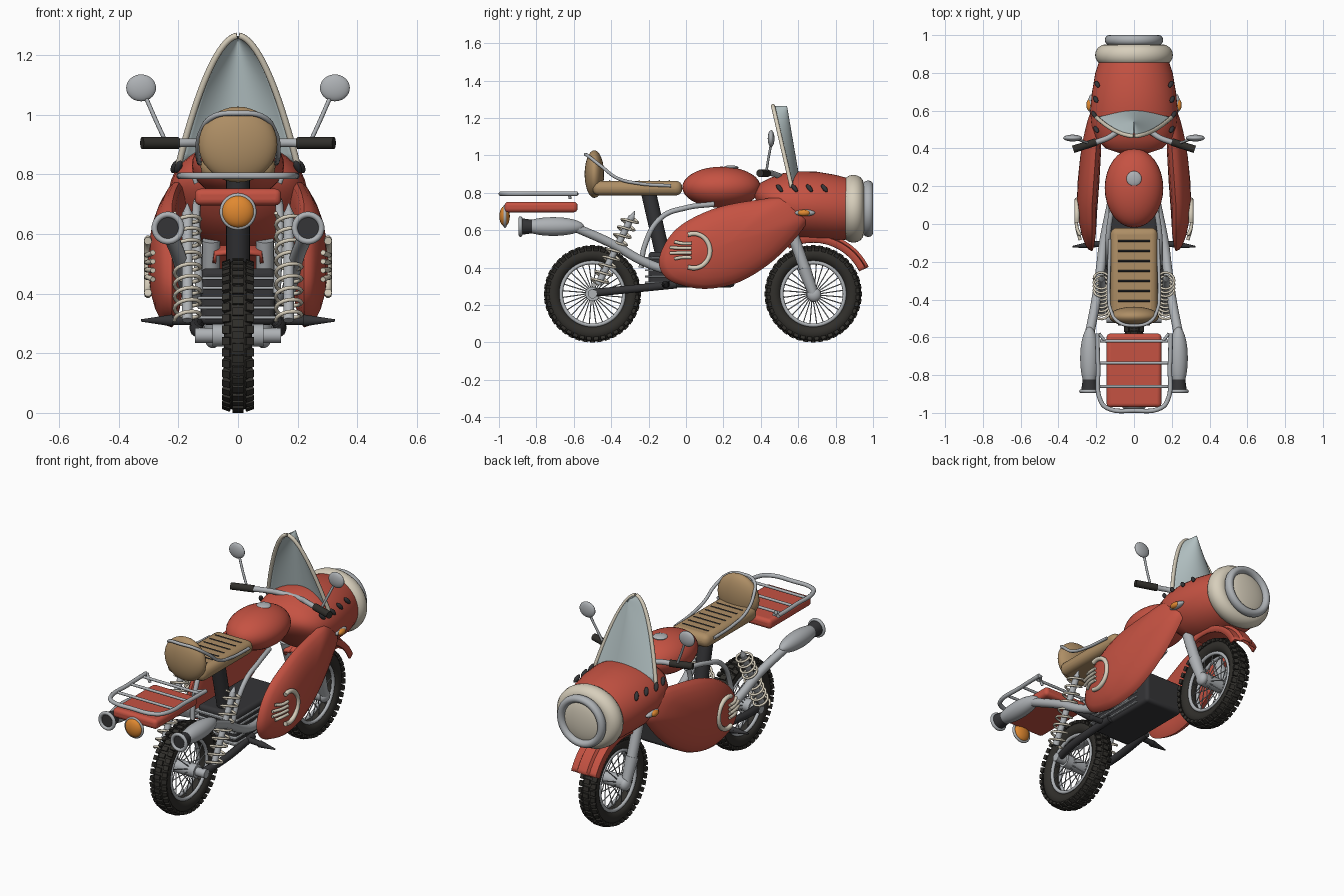
import bpy, bmesh
from math import sin, cos, pi, radians, sqrt
from mathutils import Vector, Matrix

if "Cube" in bpy.data.objects:
    bpy.data.objects.remove(bpy.data.objects["Cube"])


def mat(name, c):
    m = bpy.data.materials.new(name)
    m.diffuse_color = (*c, 1)
    m.use_nodes = True
    m.node_tree.nodes["Principled BSDF"].inputs["Base Color"].default_value = m.diffuse_color
    return m


RED = mat("red paint", (0.56, 0.085, 0.055))
CREAM = mat("cream", (0.68, 0.62, 0.50))
TAN = mat("tan leather", (0.42, 0.27, 0.13))
BLACK = mat("rubber", (0.03, 0.028, 0.024))
DARK = mat("dark metal", (0.035, 0.035, 0.038))
STEEL = mat("steel", (0.42, 0.44, 0.46))
ORANGE = mat("orange lens", (0.75, 0.25, 0.03))
GLASS = mat("glass", (0.48, 0.57, 0.58))


def finish(ob, name, m):
    ob.name = name
    ob.data.materials.clear()
    ob.data.materials.append(m)
    bpy.ops.object.select_all(action='DESELECT')
    ob.select_set(True)
    bpy.context.view_layer.objects.active = ob
    bpy.ops.object.shade_smooth_by_angle(angle=radians(40))
    return ob


def from_bm(bm, name, m):
    bmesh.ops.recalc_face_normals(bm, faces=bm.faces)
    me = bpy.data.meshes.new(name)
    bm.to_mesh(me)
    ob = bpy.data.objects.new(name, me)
    bpy.context.collection.objects.link(ob)
    return finish(ob, name, m)


def ball(name, loc, size, m, rot=(0, 0, 0)):
    bpy.ops.mesh.primitive_uv_sphere_add(segments=32, ring_count=18, location=loc, rotation=rot)
    bpy.context.object.scale = size
    return finish(bpy.context.object, name, m)


def ring(name, loc, R, r, m, rot, scale=(1, 1, 1)):
    bpy.ops.mesh.primitive_torus_add(major_segments=56, minor_segments=16, major_radius=R,
                                     minor_radius=r, location=loc, rotation=rot)
    bpy.context.object.scale = scale
    return finish(bpy.context.object, name, m)


def box(name, loc, size, m, bevel=0.02):
    bpy.ops.mesh.primitive_cube_add(size=1, location=loc)
    ob = bpy.context.object
    ob.data.transform(Matrix.Diagonal((*size, 1)))
    b = ob.modifiers.new("round", 'BEVEL')
    b.width, b.segments = bevel, 4
    return finish(ob, name, m)


def add_rod(bm, a, b, r1, r2, seg=20):
    a, b = Vector(a), Vector(b)
    M = Matrix.Translation((a + b) / 2) @ (b - a).to_track_quat('Z', 'Y').to_matrix().to_4x4()
    bmesh.ops.create_cone(bm, cap_ends=True, segments=seg, radius1=r1, radius2=r2,
                          depth=(b - a).length, matrix=M)


def rod(name, a, b, r1, m, r2=None):
    bm = bmesh.new()
    add_rod(bm, a, b, r1, r1 if r2 is None else r2)
    return from_bm(bm, name, m)


def tube(name, pts, r, m, kind='BEZIER', res=8):
    cu = bpy.data.curves.new(name, 'CURVE')
    cu.dimensions, cu.bevel_depth, cu.bevel_resolution = '3D', r, 3
    cu.use_fill_caps, cu.resolution_u = True, res
    sp = cu.splines.new(kind)
    if kind == 'BEZIER':
        sp.bezier_points.add(len(pts) - 1)
        for p, co in zip(sp.bezier_points, pts):
            p.co, p.handle_left_type, p.handle_right_type = co, 'AUTO', 'AUTO'
    else:
        sp.points.add(len(pts) - 1)
        for p, co in zip(sp.points, pts):
            p.co = (*co, 1)
    ob = bpy.data.objects.new(name, cu)
    bpy.context.collection.objects.link(ob)
    bpy.ops.object.select_all(action='DESELECT')
    ob.select_set(True)
    bpy.context.view_layer.objects.active = ob
    bpy.ops.object.convert(target='MESH')
    return finish(bpy.context.object, name, m)


def loft(name, rings, m, closed=True, thick=0):
    bm = bmesh.new()
    vs = [[bm.verts.new(p) for p in r] for r in rings]
    n = len(rings[0])
    for a, b in zip(vs, vs[1:]):
        for i in range(n if closed else n - 1):
            j = (i + 1) % n
            bm.faces.new((a[i], a[j], b[j], b[i]))
    if closed:
        bm.faces.new(vs[0])
        bm.faces.new(vs[-1])
    ob = from_bm(bm, name, m)
    if thick:
        ob.modifiers.new("thickness", 'SOLIDIFY').thickness = thick
    return ob


def side(s, *pts):
    return [(s * x, y, z) for x, y, z in pts]


# wheels: tyre, tread, rims, hub, spokes
AX = (0, pi / 2, 0)
for tag, cy in (("rear", -0.5), ("front", 0.68)):
    c = Vector((0, cy, 0.26))
    ring(tag + "_tyre", c, 0.21, 0.043, BLACK, AX, (1, 1, 1.1))
    bm = bmesh.new()
    for i in range(40):
        for x, off, r, w, tilt in ((0, 0, 0.251, 0.036, 0), (0.038, .5, 0.243, 0.028, .35), (-0.038, .5, 0.243, 0.028, -.35)):
            M = (Matrix.Translation(c) @ Matrix.Rotation((i + off) * 2 * pi / 40, 4, 'X')
                 @ Matrix.Translation((x, 0, r)) @ Matrix.Rotation(tilt, 4, 'Y'))
            bmesh.ops.create_cube(bm, size=1, matrix=M @ Matrix.Diagonal((w, 0.026, 0.018, 1)))
    from_bm(bm, tag + "_tread", BLACK)
    for x in (-0.028, 0.028):
        ring(tag + "_rim", c + Vector((x, 0, 0)), 0.168, 0.01, STEEL, AX)
    rod(tag + "_hub", c - Vector((0.085, 0, 0)), c + Vector((0.085, 0, 0)), 0.038, STEEL)
    bm = bmesh.new()
    for i in range(28):
        a, s = i * 2 * pi / 28, (-1) ** i
        b = a + 0.12
        add_rod(bm, c + Vector((s * 0.045, 0.03 * cos(a), 0.03 * sin(a))),
                c + Vector((s * 0.015, 0.17 * cos(b), 0.17 * sin(b))), 0.003, 0.003, 6)
    from_bm(bm, tag + "_spokes", STEEL)

# front fender with raised centre band
sec = [(-.085, .275), (-.08, .31), (-.04, .315), (-.03, .33), (.03, .33), (.04, .315), (.08, .31), (.085, .275)]
loft("front_fender", [[(x, 0.68 + r * cos(t), 0.26 + r * sin(t)) for x, r in sec]
                      for t in [radians(26 + 4 * k) for k in range(24)]], RED, False, 0.012)

# nose fairing
prof = [(.86, .715, .185, .165), (.8, .72, .205, .176), (.7, .73, .222, .183), (.6, .735, .232, .18),
        (.52, .745, .225, .16), (.45, .765, .2, .115), (.4, .785, .15, .07), (.37, .79, .06, .02)]
loft("nose_fairing", [[(rx * cos(t), y, cz + rz * sin(t)) for t in [k * pi / 24 for k in range(48)]]
                      for y, cz, rx, rz in prof], RED)

# headlight
FX = (pi / 2, 0, 0)
ring("headlight_surround", (0, .895, .715), .15, .056, CREAM, FX, (1, .88, 1))
ring("headlight_rim", (0, .974, .715), .132, .022, STEEL, FX, (1, .98, 1.18))
ball("headlight_lens", (0, .955, .715), (.135, .035, .132), CREAM)

# fuel tank
ball("fuel_tank", (0, .19, .83), (.155, .21, .11), RED)
ball("tank_cap", (0, .24, .935), (.04, .04, .012), STEEL)

# side fairings: domed teardrop panels
out = [(-.145, .43), (-.1, .55), (0, .645), (.18, .725), (.4, .765), (.55, .775), (.65, .69), (.62, .6),
       (.47, .44), (.3, .33), (.15, .29), (.02, .295), (-.1, .34)]


def smooth_loop(p, n=5):
    res = []
    for i in range(len(p)):
        a, b, c, d = [Vector(p[(i + k) % len(p)]) for k in (-1, 0, 1, 2)]
        for t in [k / n for k in range(n)]:
            res.append(.5 * (2 * b + (c - a) * t + (2 * a - 5 * b + 4 * c - d) * t * t + (3 * b - a - 3 * c + d) * t ** 3))
    return res


loop = smooth_loop(out)
cen = Vector((.22, .53))
for s in (1, -1):
    rings = []
    for k in [(.02, -1), (.4, -1), (.75, -1), (.93, -1), (1, 0), (.97, 1), (.9, 1), (.75, 1), (.55, 1), (.3, 1), (.02, 1)]:
        h = sqrt(1 - k[0] ** 2) * (.085 if k[1] > 0 else -.03)
        pts = [cen + (p - cen) * k[0] for p in loop]
        rings.append([(s * (.222 - .07 * max(0, y - .1) + h), y, z) for y, z in pts])
    loft("side_fairing", rings, RED)
    # crescent trim and bars on the panel
    tube("crescent_trim", side(s, *[(.302, .04 + .088 * cos(t), .49 + .092 * sin(t))
                                    for t in [radians(-110 + 20 * k) for k in range(12)]]), .013, CREAM)
    for z, y0 in ((.53, -.06), (.505, -.085), (.48, -.085), (.455, -.06)):
        tube("trim_bar", side(s, (.285, y0, z + (z - .49) * .2), (.302, -.02, z), (.306, .03, z)), .009, CREAM)
    # turn signal and cooling slots
    ball("signal_base", (s * .222, .635, .693), (.022, .055, .018), STEEL)
    ball("signal_lens", (s * .236, .63, .693), (.016, .032, .017), ORANGE)
    for y, x in ((.5, .2), (.58, .212), (.66, .203), (.74, .195)):
        ball("cooling_slot", (s * x, y, .825), (.012, .012, .026), DARK, (radians(35), s * -.4, 0))
    # fork leg
    rod("fork_upper", (s * .09, .57, .58), (s * .09, .64, .38), .03, STEEL)
    rod("fork_lower", (s * .09, .63, .4), (s * .085, .685, .25), .036, STEEL, .026)
    ball("fork_end", (s * .085, .685, .255), (.028, .038, .038), STEEL)
    # handlebar grip, lever and mirror
    rod("grip", (s * .2, .435, .905), (s * .322, .395, .905), .02, BLACK)
    tube("mirror_stem", side(s, (.245, .43, .915), (.275, .44, .98), (.31, .455, 1.06)), .007, STEEL)
    ball("mirror", (s * .325, .455, 1.09), (.05, .018, .045), STEEL)
    # exhaust pipe and muffler
    tube("exhaust_pipe", side(s, (.12, .1, .38), (.16, -.1, .39), (.175, -.22, .43), (.2, -.4, .53), (.235, -.58, .61)), .025, STEEL)
    ball("muffler", (s * .235, -.71, .62), (.05, .165, .05), STEEL)
    rod("tail_pipe", (s * .235, -.8, .62), (s * .235, -.885, .62), .033, DARK, .045)
    ring("tail_pipe_ring", (s * .235, -.885, .62), .045, .01, STEEL, FX)
    # shock absorber with coil
    a, b = Vector((s * .17, -.47, .31)), Vector((s * .17, -.29, .67))
    q = (b - a).to_track_quat('Z', 'Y')
    n = 9 * 16
    tube("shock_coil", [a.lerp(b, k / n) + q @ Vector((.043 * cos(k * pi / 8), .043 * sin(k * pi / 8), 0))
                        for k in range(n + 1)], .0065, CREAM, 'POLY')
    rod("shock_rod", a, b, .018, STEEL)
    rod("shock_tip", b, b + (b - a) * .09, .016, STEEL, .002)
    # swing arm, axle plate, foot peg, frame tube
    tube("swing_arm", side(s, (.12, -.5, .265), (.14, -.35, .28), (.13, -.05, .31)), .022, DARK)
    rod("axle_end", (s * .06, -.5, .26), (s * .145, -.5, .26), .025, STEEL)
    rod("foot_peg", (s * .12, -.1, .31), (s * .24, -.11, .31), .016, DARK)
    rod("foot_peg_tip", (s * .22, -.11, .31), (s * .325, -.12, .31), .02, DARK, .004)
    tube("frame_tube", side(s, (.13, -.24, .4), (.135, -.22, .52), (.14, -.13, .67), (.13, 0, .72), (.1, .15, .74)), .014, STEEL)
    # luggage rack hook-in
    tube("rack_stay", side(s, (.14, -.62, .77), (.15, -.62, .79), (.185, -.58, .795)), .008, STEEL)

# engine with fins
box("engine", (0, .03, .39), (.25, .46, .19), DARK)
for k in range(5):
    box("engine_fin", (0, -.02, .32 + k * .033), (.27, .4, .01), STEEL, .003)

# handlebar
tube("handlebar", [(-.21, .43, .905), (-.14, .455, .905), (-.06, .5, .89), (.06, .5, .89), (.14, .455, .905), (.21, .43, .905)], .015, STEEL)

# windshield with a cream edge
def shield(u, t):
    w, z = .2 * (1 - t) ** .55, .83 + .435 * t
    yf, yb = .615 - .075 * t, .565 - .1 * t
    return (u * w, yf - (yf - yb) * u * u, z)


ts = [1 - (1 - k / 20) ** 2 for k in range(20)] + [.9995]
loft("windshield", [[shield(k / 10, t) for k in range(-10, 11)] for t in ts], GLASS, False, .006)
for s in (1, -1):
    tube("windshield_edge", [shield(s, t) for t in ts], .011, CREAM, 'POLY')

# seat, stitching, backrest and grab rail
box("seat", (0, -.26, .825), (.25, .48, .078), TAN, .035)
for k in range(7):
    rod("seat_seam", (-.085, -.09 - k * .053, .863), (.085, -.09 - k * .053, .863), .0045, DARK)
ball("backrest", (0, -.49, .9), (.132, .052, .127), TAN)
half = [(.128, -.08, .838), (.132, -.25, .85), (.134, -.37, .88), (.125, -.45, .94), (.08, -.52, .995)]
tube("grab_rail", side(1, *half) + [(0, -.538, 1.005)] + side(-1, *half)[::-1], .009, STEEL)
rod("seat_post", (0, -.12, .45), (0, -.2, .8), .04, DARK)

# rear case, luggage rack and tail light
box("rear_case", (0, -.775, .724), (.29, .39, .056), RED, .02)
half = [(.195, -.58, .795), (.19, -.75, .795), (.175, -.94, .795), (.14, -.975, .795)]
tube("rack_loop", side(1, *half) + [(0, -.988, .795)] + side(-1, *half)[::-1], .012, STEEL)
for y in (-.62, -.735, -.86):
    rod("rack_bar", (-.18, y, .793), (.18, y, .793), .008, STEEL)
ring("tail_light_rim", (0, -.968, .675), .054, .008, STEEL, FX)
ball("tail_light", (0, -.97, .675), (.054, .028, .054), ORANGE)
